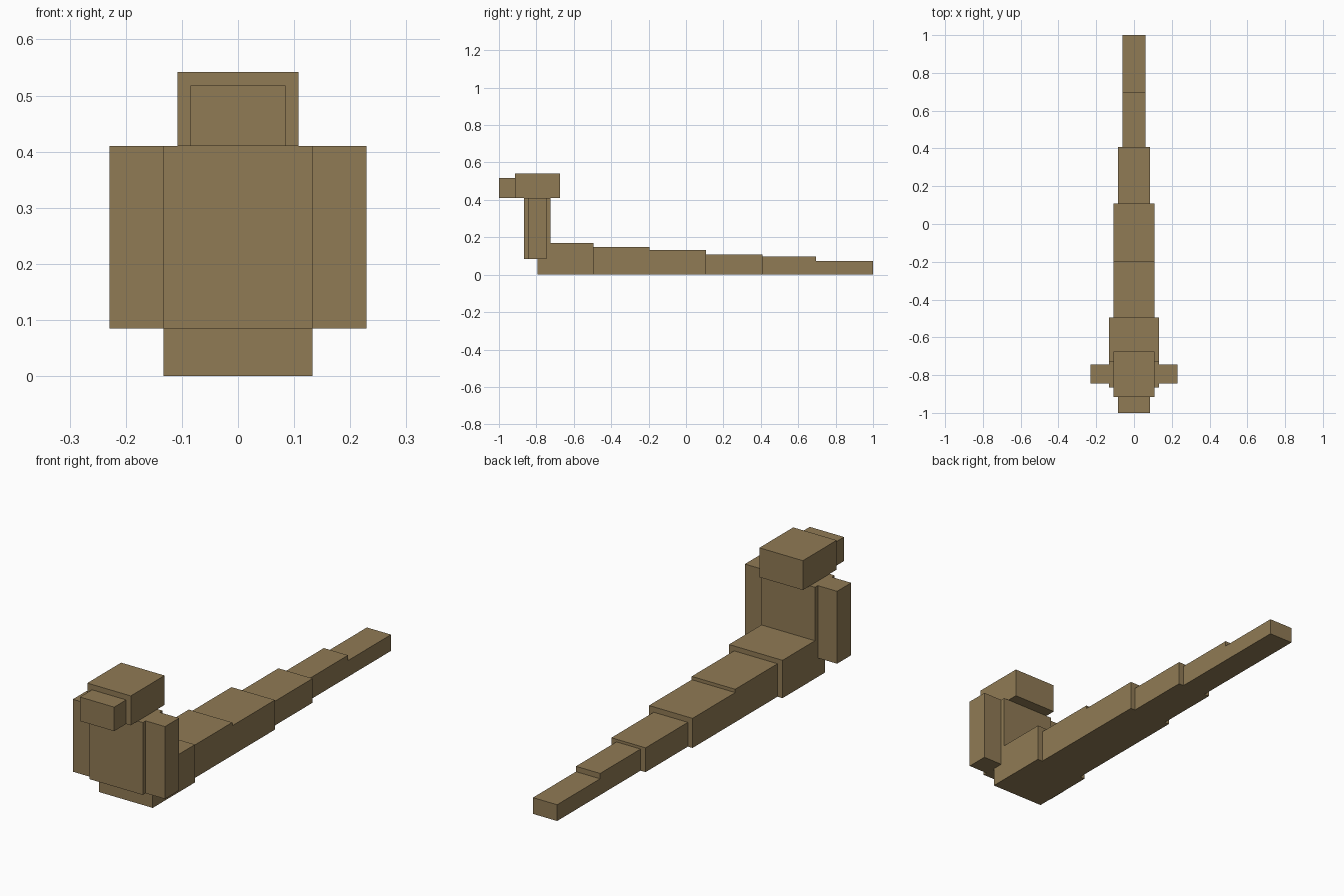
import bpy
import bmesh

cube = bpy.data.objects.get("Cube")
if cube:
    bpy.data.objects.remove(cube, do_unlink=True)

COLOUR = (0.28, 0.197, 0.09, 1.0)
brown = bpy.data.materials.new("sandy_brown")
brown.use_nodes = True
brown.diffuse_color = COLOUR
bsdf = brown.node_tree.nodes["Principled BSDF"]
bsdf.inputs["Base Color"].default_value = COLOUR
bsdf.inputs["Roughness"].default_value = 0.9


def box(name, x, y, z):
    """Flat-faced box spanning the given (low, high) range on each axis."""
    spans = (x, y, z)
    bm = bmesh.new()
    bmesh.ops.create_cube(bm, size=1)
    bmesh.ops.scale(bm, vec=[hi - lo for lo, hi in spans], verts=bm.verts)
    mesh = bpy.data.meshes.new(name)
    bm.to_mesh(mesh)
    bm.free()
    mesh.materials.append(brown)
    obj = bpy.data.objects.new(name, mesh)
    obj.location = [(lo + hi) / 2 for lo, hi in spans]
    bpy.context.collection.objects.link(obj)
    return obj


def centred(name, half_width, y, z):
    return box(name, (-half_width, half_width), y, z)


# Upright body with head and snout
BODY_LOW, BODY_TOP = 0.085, 0.41
centred("torso", 0.133, (-0.865, -0.725), (BODY_LOW, BODY_TOP))
centred("head", 0.108, (-0.915, -0.675), (BODY_TOP, 0.542))
centred("snout", 0.085, (-1.0, -0.915), (BODY_TOP, 0.518))

# Arms flat against the sides of the torso
for side, x in (("left", (0.133, 0.229)), ("right", (-0.229, -0.133))):
    box(side + "_arm", x, (-0.845, -0.745), (BODY_LOW, BODY_TOP))

# Tapering tail lying on the ground: half width, rear end, height
segments = [
    (0.133, -0.495, 0.17),
    (0.108, -0.195, 0.148),
    (0.108, 0.108, 0.133),
    (0.085, 0.408, 0.109),
    (0.06, 0.695, 0.097),
    (0.06, 1.0, 0.073),
]
start = -0.795
for number, (half_width, end, height) in enumerate(segments, 1):
    centred(f"tail_segment_{number}", half_width, (start, end), (0, height))
    start = end
